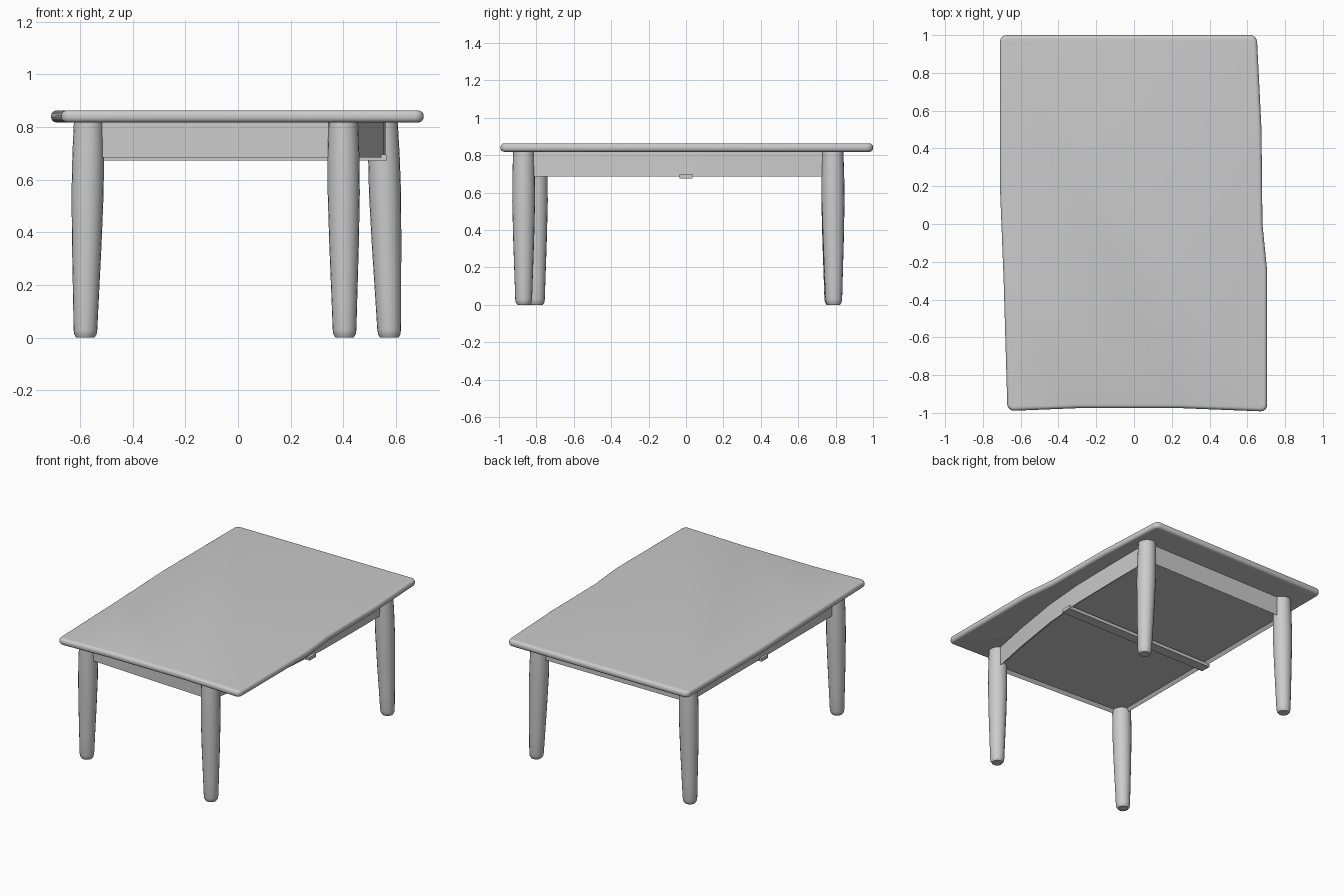
import bpy
import bmesh
from math import radians
from mathutils import Vector

old = bpy.data.objects.get("Cube")
if old:
    bpy.data.objects.remove(old, do_unlink=True)

# Single plain grey material
grey = bpy.data.materials.new("plain_grey")
grey.use_nodes = True
color = (0.6, 0.6, 0.6, 1)
grey.diffuse_color = color
grey.node_tree.nodes["Principled BSDF"].inputs["Base Color"].default_value = color


def finish(name, bm, angle=35):
    bmesh.ops.recalc_face_normals(bm, faces=bm.faces[:])
    mesh = bpy.data.meshes.new(name)
    bm.to_mesh(mesh)
    bm.free()
    mesh.materials.append(grey)
    obj = bpy.data.objects.new(name, mesh)
    bpy.context.collection.objects.link(obj)
    bpy.ops.object.select_all(action='DESELECT')
    obj.select_set(True)
    bpy.context.view_layer.objects.active = obj
    bpy.ops.object.shade_smooth_by_angle(angle=radians(angle))
    return obj


def slab(outline, z0, z1):
    """Extrude a plan outline into a slab."""
    bm = bmesh.new()
    face = bm.faces.new([bm.verts.new((x, y, z0)) for x, y in outline])
    ext = bmesh.ops.extrude_face_region(bm, geom=[face])
    verts = [v for v in ext["geom"] if isinstance(v, bmesh.types.BMVert)]
    bmesh.ops.translate(bm, verts=verts, vec=(0, 0, z1 - z0))
    bmesh.ops.recalc_face_normals(bm, faces=bm.faces[:])
    return bm


def is_upright(edge):
    a, b = edge.verts
    return abs(a.co.z - b.co.z) > 0.01


# Tabletop: slightly irregular plan, rounded corners and rim
plan = [(-0.67, -0.99), (-0.3, -0.975), (0.25, -0.975), (0.705, -0.993),
        (0.705, -0.25), (0.68, 0), (0.675, 0.5), (0.65, 1),
        (-0.71, 1), (-0.71, 0.2), (-0.69, -0.3)]
bm = slab(plan, 0.818, 0.863)
corners = [e for e in bm.edges if is_upright(e) and e.calc_face_angle() > 1]
bmesh.ops.bevel(bm, geom=corners, offset=0.035, segments=4, profile=0.5,
                affect='EDGES')
rim = [e for e in bm.edges if not is_upright(e)]
bmesh.ops.bevel(bm, geom=rim, offset=0.019, segments=4, profile=0.5,
                affect='EDGES')
finish("tabletop", bm, 50)

# Apron: closed body with a shallow recess underneath, bowed on one side
plan = [(-0.58, -0.82), (0.41, -0.875), (0.475, -0.55), (0.53, -0.2),
        (0.555, 0.1), (0.56, 0.45), (0.56, 0.8), (-0.58, 0.8)]
bm = slab(plan, 0.685, 0.83)
bottom = min(bm.faces, key=lambda f: f.calc_center_median().z)
bmesh.ops.inset_region(bm, faces=[bottom], thickness=0.025)
bmesh.ops.translate(bm, verts=bottom.verts[:], vec=(0, 0, 0.02))
finish("apron", bm, 20)

# Cross bar under the apron
bm = bmesh.new()
bmesh.ops.create_cube(bm, size=1)
bmesh.ops.scale(bm, verts=bm.verts, vec=(1.16, 0.07, 0.022))
bmesh.ops.translate(bm, verts=bm.verts, vec=(-0.015, 0, 0.685))
finish("cross_bar", bm)


# Legs: tapered round posts, each with a small lean
profile = [(0, 0.034), (0.012, 0.042), (0.03, 0.045), (0.15, 0.049),
           (0.35, 0.056), (0.55, 0.061), (0.7, 0.060), (0.83, 0.056)]


def leg(name, foot, head, sides=20):
    bm = bmesh.new()
    rings = []
    for z, radius in profile:
        center = Vector(foot).lerp(Vector(head), z / profile[-1][0])
        ring = bmesh.ops.create_circle(bm, segments=sides, radius=radius)["verts"]
        bmesh.ops.translate(bm, verts=ring, vec=(center.x, center.y, z))
        rings.append(ring)
    for low, high in zip(rings, rings[1:]):
        for i in range(sides):
            j = (i + 1) % sides
            bm.faces.new((low[i], low[j], high[j], high[i]))
    bm.faces.new(rings[0])
    bm.faces.new(rings[-1])
    finish(name, bm, 40)


leg("front_right_leg", (-0.58, -0.80), (-0.567, -0.80))
leg("front_left_leg", (0.405, -0.868), (0.40, -0.868))
leg("back_left_leg", (0.575, 0.79), (0.55, 0.785))
leg("back_right_leg", (-0.58, 0.785), (-0.567, 0.785))
